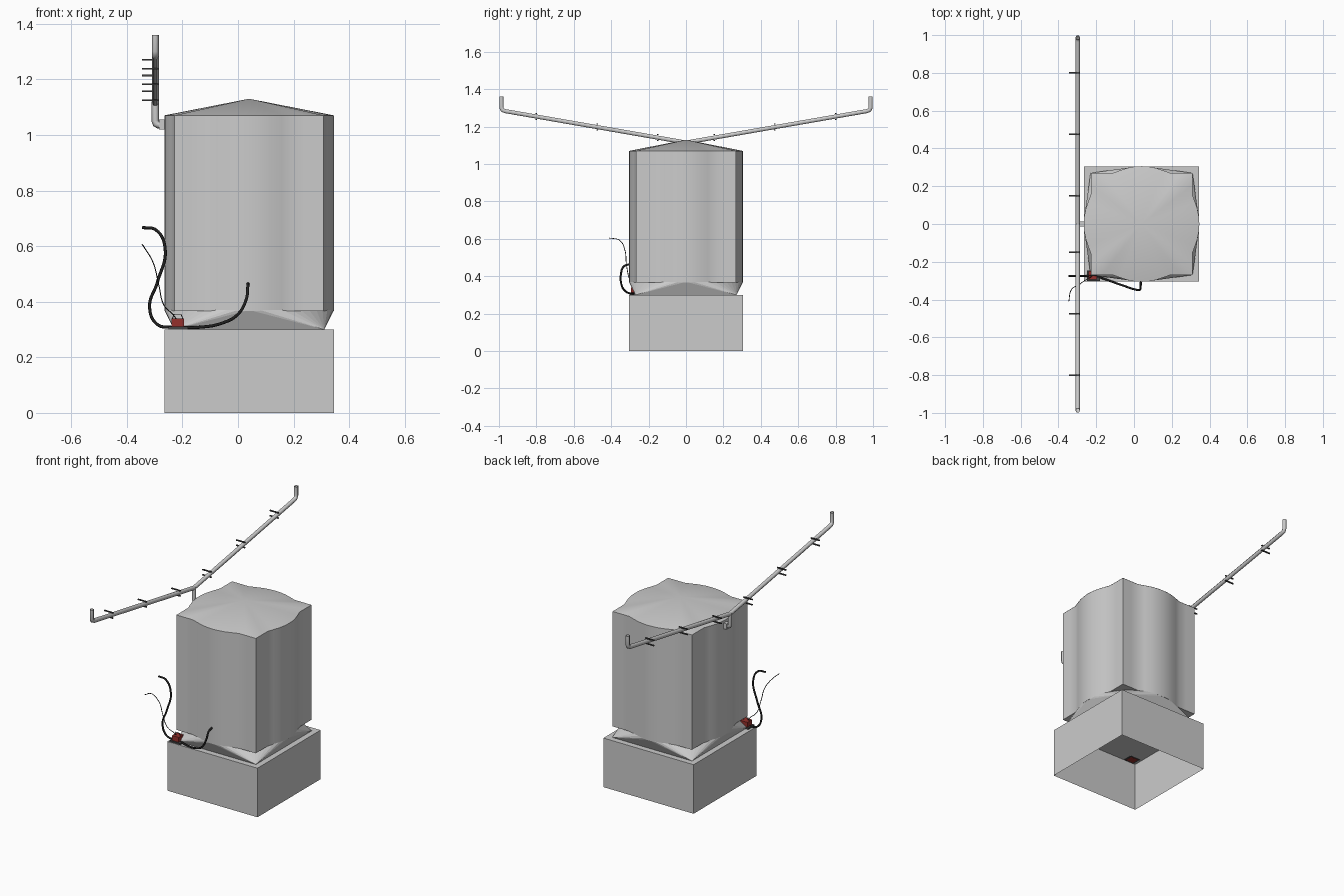
import bpy, bmesh, math
from mathutils import Vector

if "Cube" in bpy.data.objects:
    bpy.data.objects.remove(bpy.data.objects["Cube"])

CX = 0.04          # tank axis
R, SQ = 0.305, 0.268


def material(name, rgb):
    m = bpy.data.materials.new(name)
    m.diffuse_color = (*rgb, 1)
    m.use_nodes = True
    m.node_tree.nodes["Principled BSDF"].inputs["Base Color"].default_value = m.diffuse_color
    return m


BLACK = material("black_rubber", (0.015, 0.015, 0.015))
DARK = material("dark_metal", (0.06, 0.06, 0.06))
RED = material("red_paint", (0.3, 0.03, 0.025))


def add_mesh(name, bm, mat=None, smooth=None):
    bmesh.ops.recalc_face_normals(bm, faces=bm.faces)
    me = bpy.data.meshes.new(name)
    bm.to_mesh(me)
    bm.free()
    ob = bpy.data.objects.new(name, me)
    bpy.context.collection.objects.link(ob)
    if mat:
        me.materials.append(mat)
    if smooth:
        bpy.ops.object.select_all(action='DESELECT')
        bpy.context.view_layer.objects.active = ob
        ob.select_set(True)
        bpy.ops.object.shade_smooth_by_angle(angle=math.radians(smooth))
    return ob


def box(name, lo, hi, mat=None, open_bottom=False):
    bm = bmesh.new()
    bmesh.ops.create_cube(bm, size=1)
    lo, hi = Vector(lo), Vector(hi)
    for v in bm.verts:
        v.co = (lo + hi) / 2 + v.co * (hi - lo)
    if open_bottom:
        low = [f for f in bm.faces if f.calc_center_median().z < lo.z + 1e-4]
        bmesh.ops.delete(bm, geom=low, context='FACES_ONLY')
    return add_mesh(name, bm, mat)


def tube(name, pts, radius, mat=None, spline='POLY', res=2, caps=True):
    cu = bpy.data.curves.new(name, 'CURVE')
    cu.dimensions = '3D'
    cu.bevel_depth, cu.bevel_resolution = radius, res
    cu.use_fill_caps = caps
    cu.resolution_u = 8
    if spline == 'POLY':
        s = cu.splines.new('POLY')
        s.points.add(len(pts) - 1)
        for p, co in zip(s.points, pts):
            p.co = (*co, 1)
    else:
        s = cu.splines.new('BEZIER')
        s.bezier_points.add(len(pts) - 1)
        for p, co in zip(s.bezier_points, pts):
            p.co = co
            p.handle_left_type = p.handle_right_type = 'AUTO'
    if mat:
        cu.materials.append(mat)
    ob = bpy.data.objects.new(name, cu)
    bpy.context.collection.objects.link(ob)
    return ob


def ring(bm, z, radius_at, n=48):
    out = []
    for i in range(n):
        a = math.tau * i / n
        r = radius_at(a)
        out.append(bm.verts.new((CX + r * math.cos(a), r * math.sin(a), z)))
    return out


def tank_radius(a):
    # circle merged with a square: bulging sides and square corners
    return max(R, SQ / max(abs(math.cos(a)), abs(math.sin(a))))


# hollow plinth
box("plinth", (-0.265, -0.305, 0), (0.345, 0.305, 0.30), open_bottom=True)

# tank wall with underside
bm = bmesh.new()
low, high = ring(bm, 0.367, tank_radius), ring(bm, 1.07, tank_radius)
n = len(low)
for i in range(n):
    j = (i + 1) % n
    bm.faces.new((low[i], low[j], high[j], high[i]))
bm.faces.new(low[::-1])
add_mesh("tank_wall", bm, smooth=20)

# shallow roof
bm = bmesh.new()
rim = ring(bm, 1.07, lambda a: tank_radius(a) + 0.001)
apex = bm.verts.new((CX, 0, 1.13))
for i in range(n):
    bm.faces.new((rim[i], rim[(i + 1) % n], apex))
add_mesh("tank_roof", bm, smooth=20)

# square-to-round foot under the tank
bm = bmesh.new()
top = ring(bm, 0.37, lambda a: R)
q = n // 4
corners = [bm.verts.new((CX + sx * 0.27, sy * 0.27, 0.30))
           for sx, sy in ((1, 1), (-1, 1), (-1, -1), (1, -1))]
for k, c in enumerate(corners):
    for i in range(k * q, (k + 1) * q):
        bm.faces.new((top[i], c, top[(i + 1) % n]))
    bm.faces.new((c, corners[(k + 1) % 4], top[((k + 1) * q) % n]))
add_mesh("tank_foot", bm)

# V-shaped pipe above the roof with clips, mirrored in y
PX = -0.2975
for s, side in ((-1, "front"), (1, "back")):
    tube(f"{side}_arm_pipe",
         [(PX, 0, 1.115), (PX, s * 0.967, 1.283), (PX, s * 0.982, 1.289),
          (PX, s * 0.9875, 1.302), (PX, s * 0.9875, 1.36)],
         0.0125, res=1, caps=False)
    for k, y in enumerate((0.15, 0.475, 0.80)):
        z = 1.115 + y * 0.174
        for dz in (-0.016, 0.016):
            box(f"{side}_clip_prong_{k}", (-0.345, s * y - 0.004, z + dz - 0.003),
                (-0.285, s * y + 0.004, z + dz + 0.003), DARK)

# inlet elbow joining pipe and tank
tube("inlet_drop", [(PX, 0, 1.12), (PX, 0, 1.05), (PX + 0.003, 0, 1.04),
                    (PX + 0.012, 0, 1.036), (-0.255, 0, 1.036)], 0.0135, res=1)
box("inlet_socket", (-0.285, -0.014, 1.02), (-0.255, 0.014, 1.055))

# small pump with dark feet and carrying handle
box("pump_body", (-0.24, -0.295, 0.31), (-0.195, -0.25, 0.34), RED)
box("pump_base", (-0.25, -0.303, 0.298), (-0.18, -0.245, 0.31), DARK)
box("pump_underside", (-0.24, -0.295, 0.297), (-0.19, -0.25, 0.305), RED)
tube("pump_handle", [(-0.238, -0.273, 0.335), (-0.23, -0.273, 0.355),
                     (-0.205, -0.273, 0.355), (-0.197, -0.273, 0.335)],
     0.002, DARK, res=1)

# hoses and cable
tube("left_hose", [(-0.345, -0.275, 0.667), (-0.295, -0.275, 0.658),
                   (-0.262, -0.275, 0.59), (-0.29, -0.275, 0.47),
                   (-0.318, -0.275, 0.38), (-0.29, -0.275, 0.318),
                   (-0.235, -0.275, 0.307)], 0.0055, BLACK, 'BEZIER')
tube("right_hose", [(-0.20, -0.275, 0.307), (-0.14, -0.297, 0.308),
                    (-0.06, -0.325, 0.322), (0.0, -0.345, 0.355),
                    (0.03, -0.348, 0.41), (0.035, -0.333, 0.452),
                    (0.036, -0.302, 0.465)], 0.0055, BLACK, 'BEZIER')
tube("power_cable", [(-0.345, -0.41, 0.605), (-0.335, -0.355, 0.592),
                     (-0.305, -0.327, 0.54), (-0.285, -0.318, 0.46),
                     (-0.265, -0.302, 0.385), (-0.235, -0.285, 0.355),
                     (-0.22, -0.275, 0.335)], 0.002, BLACK, 'BEZIER', res=1)
